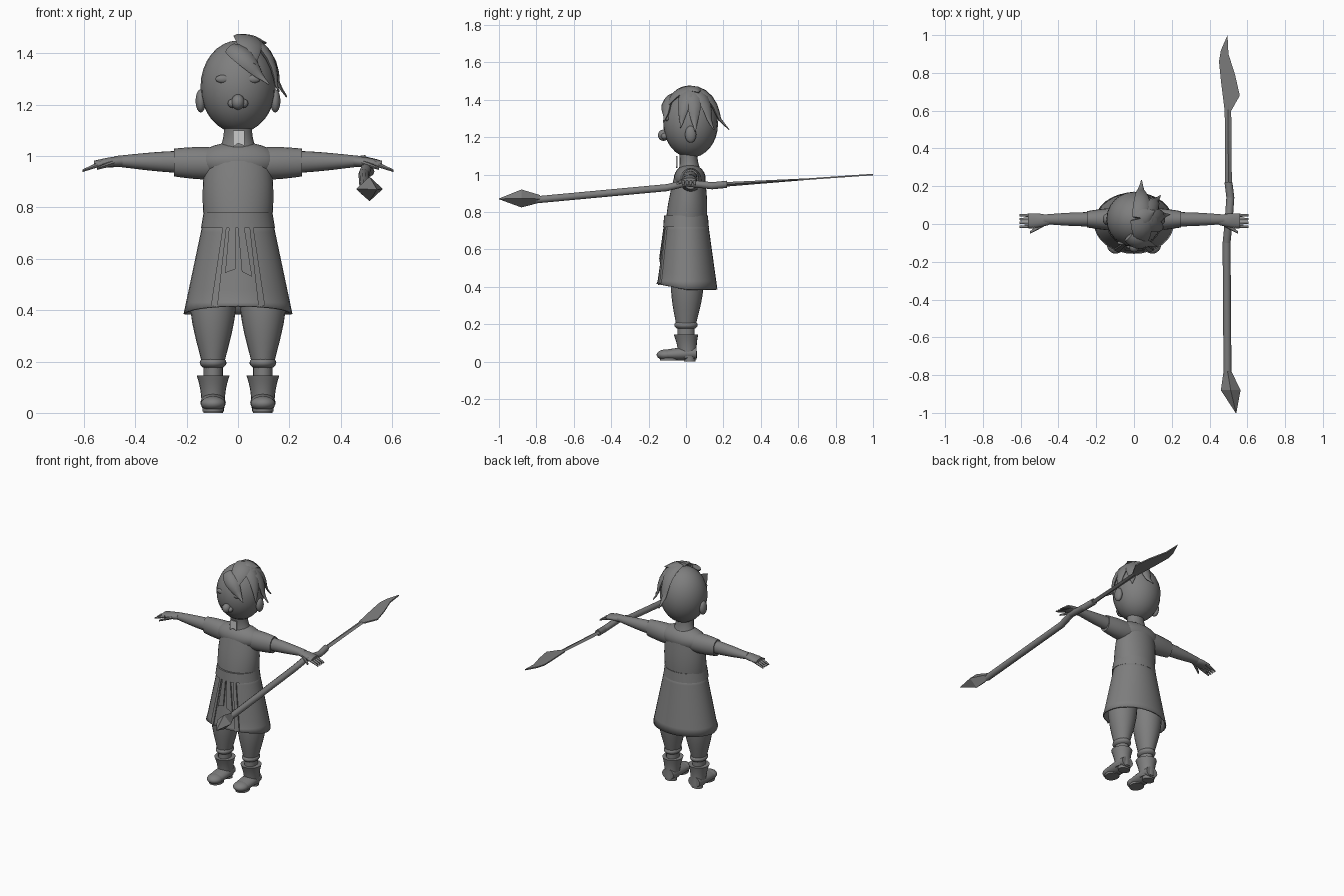
import bpy, bmesh, math
from mathutils import Vector

cube = bpy.data.objects.get("Cube")
if cube:
    bpy.data.objects.remove(cube, do_unlink=True)

ALONG_X, ALONG_Y, ALONG_Z = Vector((1, 0, 0)), Vector((0, 1, 0)), Vector((0, 0, 1))
HEAD_CENTRE, HEAD_SIZE = Vector((0, 0.025, 1.27)), Vector((0.146, 0.146, 0.18))


def make_material(name, value):
    material = bpy.data.materials.new(name)
    material.use_nodes = True
    color = (value, value, value, 1)
    material.diffuse_color = color
    material.node_tree.nodes["Principled BSDF"].inputs["Base Color"].default_value = color
    return material


GREY = make_material("mid_grey", 0.21)
PALE = make_material("pale_grey", 0.6)


def finish(name, mesh_builder, smooth=True, material=GREY):
    bmesh.ops.recalc_face_normals(mesh_builder, faces=mesh_builder.faces)
    mesh = bpy.data.meshes.new(name)
    mesh_builder.to_mesh(mesh)
    mesh_builder.free()
    mesh.materials.append(material)
    part = bpy.data.objects.new(name, mesh)
    bpy.context.collection.objects.link(part)
    if smooth:
        bpy.ops.object.select_all(action="DESELECT")
        part.select_set(True)
        bpy.context.view_layer.objects.active = part
        bpy.ops.object.shade_smooth_by_angle(angle=math.radians(45))
    return part


def hug_head(point, lift=1.07):
    """Push a point out to just above the scalp."""
    offset = point - HEAD_CENTRE
    reach = Vector([a / b for a, b in zip(offset, HEAD_SIZE)]).length
    return HEAD_CENTRE + offset * max(1, lift / reach)


def form(name, start, end, first, last, axis=ALONG_Z, bulge=0, sides=20, steps=8,
         caps=True, smooth=True, hair=False):
    """Elliptical form whose half sizes blend from first to last, swelling midway."""
    builder = bmesh.new()
    start, end, first, last = map(Vector, (start, end, first, last))

    def spot(t):
        point = start.lerp(end, t)
        return hug_head(point) if hair else point

    rings = []
    for step in range(steps + 1):
        t = step / steps
        centre = spot(t)
        size = first.lerp(last, t) * (1 + bulge * math.sin(math.pi * t))
        if hair:
            travel = spot(min(1, t + 1 / steps)) - spot(max(0, t - 1 / steps))
            wide = travel.cross(centre - HEAD_CENTRE).normalized()
            deep = wide.cross(travel).normalized()
        else:
            wide = ALONG_Y if axis == ALONG_X else ALONG_X
            deep = ALONG_Y if axis == ALONG_Z else ALONG_Z
        angles = [math.tau * k / sides for k in range(sides)]
        rings.append([builder.verts.new(centre + wide * size.x * math.cos(angle)
                                        + deep * size.y * math.sin(angle))
                      for angle in angles])
    for low, high in zip(rings, rings[1:]):
        for k in range(sides):
            builder.faces.new((low[k - 1], low[k], high[k], high[k - 1]))
    if caps:
        builder.faces.new(rings[0])
        builder.faces.new(rings[-1])
    return finish(name, builder, smooth)


def ball(name, centre, size):
    builder = bmesh.new()
    bmesh.ops.create_uvsphere(builder, u_segments=24, v_segments=16, radius=1)
    for vert in builder.verts:
        vert.co = Vector(centre) + Vector([a * b for a, b in zip(vert.co, size)])
    return finish(name, builder)


def plate(name, outline, place, direction, material=GREY):
    """Thin plate whose flat outline is laid on a surface by the place rule."""
    builder = bmesh.new()
    half = direction * 0.004
    near = [builder.verts.new(place(*pair) - half) for pair in outline]
    far = [builder.verts.new(place(*pair) + half) for pair in outline]
    builder.faces.new(near)
    builder.faces.new(far)
    for k in range(len(outline)):
        builder.faces.new((near[k - 1], near[k], far[k], far[k - 1]))
    return finish(name, builder, smooth=False, material=material)


# Head and nose
ball("head", HEAD_CENTRE, HEAD_SIZE)
ball("nose", (0, -0.12, 1.21), (0.026, 0.03, 0.03))

# Hair swept from the crown over one side of the head
CROWN = Vector((0.03, 0.03, 1.46))
LOCK_TIPS = {
    "temple_lock": (0.16, -0.03, 1.25),
    "side_lock": (0.19, 0.05, 1.23),
    "rear_side_lock": (0.14, 0.15, 1.24),
    "back_lock": (0.04, 0.23, 1.24),
    "crown_tuft": (0.11, 0.07, 1.44),
}
for lock_name, tip in LOCK_TIPS.items():
    form(lock_name, CROWN, tip, (0.04, 0.014), (0.003, 0.003), bulge=0.7, sides=8, hair=True)
form("fringe", (-0.03, -0.07, 1.42), (0.12, -0.12, 1.28), (0.03, 0.015), (0.003, 0.003),
     bulge=1.2, sides=8, hair=True)
form("upper_fringe", CROWN, (0.05, -0.12, 1.36), (0.05, 0.015), (0.02, 0.005),
     bulge=0.4, sides=8, hair=True)

# Tunic, belt and neck
form("torso", (0, 0, 0.72), (0, 0.02, 1), (0.13, 0.11), (0.125, 0.08), bulge=0.08, sides=32)
ball("shoulders", (0, 0.02, 0.98), (0.16, 0.085, 0.075))
form("neck", (0, 0.02, 1.02), (0, 0.01, 1.13), (0.075, 0.06), (0.055, 0.05), bulge=-0.12)
form("belt", (0, 0, 0.72), (0, 0, 0.78), (0.144, 0.122), (0.134, 0.117), sides=32)
plate("throat_inset", [(-0.02, 1.1), (0.025, 1.1), (0.025, 1.04), (0, 1.05), (-0.02, 1.035)],
      lambda x, z: Vector((x, -0.05, z)), ALONG_Y, PALE)

# Open skirt with a hem that lifts at the front
SKIRT_TOP, SKIRT_HEM = 0.75, 0.385
WAIST, HEM = Vector((0.135, 0.112)), Vector((0.212, 0.163))
skirt = form("skirt", (0, 0.005, SKIRT_TOP), (0, 0.005, SKIRT_HEM), WAIST, HEM,
             sides=32, caps=False)
for vert in skirt.data.vertices:
    if vert.co.z < SKIRT_HEM + 0.01:
        vert.co.z += max(0, -vert.co.y) / 5
skirt.modifiers.new("thickness", "SOLIDIFY").thickness = 0.008


def skirt_front(x, z):
    size = WAIST.lerp(HEM, (SKIRT_TOP - z) / (SKIRT_TOP - SKIRT_HEM))
    return Vector((x, -size.y * math.sqrt(1 - (x / size.x) ** 2), z))


# Sash tails
plate("right_sash_tail", [(-0.035, 0.72), (-0.01, 0.72), (-0.01, 0.56), (-0.05, 0.545)],
      skirt_front, ALONG_Y)
plate("left_sash_tail", [(0, 0.72), (0.025, 0.72), (0.055, 0.53), (0.015, 0.55)],
      skirt_front, ALONG_Y)

for sign, side in ((1, "left_"), (-1, "right_")):
    def at(x, y, z):
        return Vector((sign * x, y, z))

    # Face details and overlapping skirt edge
    ball(side + "nostril", at(0.022, -0.115, 1.205), (0.018, 0.018, 0.017))
    ball(side + "eyelid", at(0.058, -0.1, 1.3), (0.03, 0.012, 0.016))
    ball(side + "ear", at(0.145, 0.025, 1.215), (0.02, 0.03, 0.045))
    edge = [(0.045, 0.72), (0.06, 0.72), (0.105, 0.42), (0.08, 0.41)]
    plate(side + "skirt_edge", [(sign * x, z) for x, z in edge], skirt_front, ALONG_Y)

    # Arm and hand
    form(side + "sleeve", at(0.05, 0.025, 0.97), at(0.25, 0.025, 0.975),
         (0.06, 0.06), (0.043, 0.054), ALONG_X, bulge=0.1)
    form(side + "forearm", at(0.2, 0.025, 0.977), at(0.48, 0.025, 0.98),
         (0.038, 0.044), (0.025, 0.02), ALONG_X, bulge=0.1)
    form(side + "palm", at(0.45, 0.02, 0.98), at(0.56, 0.018, 0.97),
         (0.025, 0.02), (0.036, 0.012), ALONG_X, bulge=0.2)
    for finger in range(4):
        y = 0.02 * finger - 0.014
        form(f"{side}finger_{finger}", at(0.53, y, 0.972), at(0.605, y, 0.943),
             (0.01, 0.011), (0.006, 0.005), ALONG_X, sides=8)
    form(side + "thumb", at(0.48, 0, 0.975), at(0.55, -0.045, 0.952),
         (0.015, 0.012), (0.007, 0.006), ALONG_X, sides=8)

    # Trouser leg
    form(side + "trouser", at(0.097, 0, 0.2), at(0.097, 0.01, 0.5),
         (0.045, 0.053), (0.09, 0.085), bulge=0.2)
    ball(side + "trouser_cuff", at(0.097, 0, 0.195), (0.052, 0.063, 0.028))
    form(side + "ankle", at(0.097, 0, 0.1), at(0.097, 0, 0.2), (0.038, 0.046), (0.038, 0.046))

    # Boot
    form(side + "boot_shaft", at(0.097, 0.01, 0.02), at(0.097, 0, 0.146),
         (0.044, 0.05), (0.064, 0.066), bulge=-0.1)
    form(side + "boot_instep", at(0.097, 0.055, 0.045), at(0.097, -0.11, 0.036),
         (0.042, 0.035), (0.046, 0.027), ALONG_Y, bulge=0.12)
    ball(side + "boot_toe", at(0.097, -0.105, 0.036), (0.048, 0.052, 0.029))
    form(side + "heel", at(0.097, 0.02, 0), at(0.097, 0.02, 0.02), (0.038, 0.032), (0.038, 0.032))
    form(side + "sole", at(0.097, -0.09, 0.005), at(0.097, -0.09, 0.02),
         (0.042, 0.05), (0.042, 0.05))

# Polearm with a crooked shaft
KNOTS = [(0.495, -0.8, 0.865), (0.49, -0.1, 0.93), (0.5, 0, 0.955),
         (0.51, 0.14, 0.94), (0.5, 0.22, 0.948)]
ROUND = (0.021, 0.02)
for number, (start, end) in enumerate(zip(KNOTS, KNOTS[1:])):
    form(f"spear_shaft_{number}", start, end, ROUND, ROUND, ALONG_Y, sides=10)
form("blade_tang", KNOTS[-1], (0.497, 0.66, 0.976), (0.018, 0.012), (0.017, 0.004),
     ALONG_Y, sides=4, smooth=False)

# Faceted stone point and flat blade
SHARP, BROAD, MIDDLE = (0.002, 0.002), (0.052, 0.048), (0.512, -0.88, 0.872)
form("stone_base", (0.495, -0.78, 0.87), MIDDLE, ROUND, BROAD, ALONG_Y,
     sides=4, steps=1, smooth=False)
form("stone_tip", MIDDLE, (0.54, -1, 0.87), BROAD, SHARP, ALONG_Y,
     sides=4, steps=1, smooth=False)
plate("spear_blade", [(0.48, 0.6), (0.515, 0.6), (0.56, 0.68), (0.535, 0.79), (0.5, 0.9),
                      (0.495, 1), (0.46, 0.92), (0.45, 0.86), (0.46, 0.76)],
      lambda x, y: Vector((x, y, 0.93 + 0.07 * y)), ALONG_Z)
